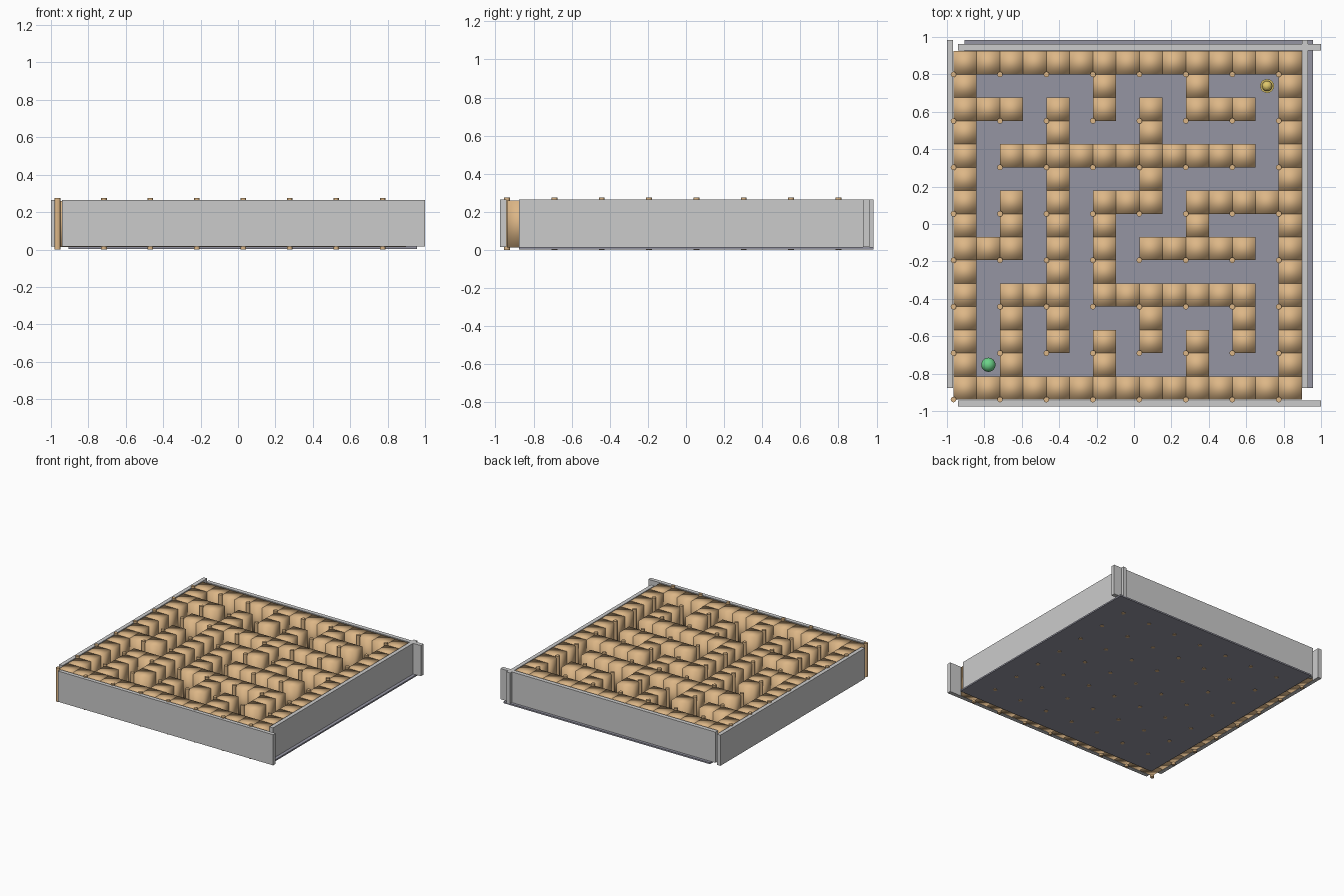
import bpy, bmesh
from mathutils import Matrix, Vector

if "Cube" in bpy.data.objects:
    bpy.data.objects.remove(bpy.data.objects["Cube"])

# maze plan, top row is the back
PLAN = """
###############
#.....#...#...#
###.#.#.#.###.#
#...#...#.....#
#.###########.#
#...#...#.....#
#.#.#.###.#####
#.#.#.#...#...#
###.#.#.#####.#
#...#.#.......#
#.###.#######.#
#.#.#...#...#.#
#.#.#.#.#.#.#.#
#.#...#...#...#
###############
""".split()
CELL = 0.1242
X0, Y0 = -0.965, 0.924      # back-left corner of the plan


def material(name, rgb):
    m = bpy.data.materials.new(name)
    m.diffuse_color = (*rgb, 1)
    m.use_nodes = True
    m.node_tree.nodes["Principled BSDF"].inputs["Base Color"].default_value = m.diffuse_color
    return m


wood = material("wood", (0.72, 0.47, 0.24))
slate = material("slate", (0.30, 0.30, 0.36))
green = material("green", (0.15, 0.65, 0.25))
gold = material("gold", (0.75, 0.58, 0.15))


def finish(name, bm, mat=None, smooth=False):
    me = bpy.data.meshes.new(name)
    bm.to_mesh(me)
    bm.free()
    ob = bpy.data.objects.new(name, me)
    bpy.context.collection.objects.link(ob)
    if mat:
        me.materials.append(mat)
    for p in me.polygons:
        p.use_smooth = smooth
    return ob


def add_box(bm, lo, hi):
    lo, hi = Vector(lo), Vector(hi)
    bmesh.ops.create_cube(bm, size=1, matrix=Matrix.Translation((lo + hi) / 2)
                          @ Matrix.Diagonal((*(hi - lo), 1)))


def add_cylinder(bm, x, y, z0, z1, r, n):
    bmesh.ops.create_cone(bm, cap_ends=True, segments=n, radius1=r, radius2=r,
                          depth=z1 - z0, matrix=Matrix.Translation((x, y, (z0 + z1) / 2)))


# wall blocks, floor tiles in the corridors, and corner pegs
walls, tiles, pegs = bmesh.new(), bmesh.new(), bmesh.new()
for r, row in enumerate(PLAN):
    for c, ch in enumerate(row):
        x, y = X0 + c * CELL, Y0 - (r + 1) * CELL
        if ch == "#":
            add_box(walls, (x, y, 0.014), (x + CELL, y + CELL, 0.26))
        else:
            g = 0.004
            add_box(tiles, (x + g, y + g, 0.012), (x + CELL - g, y + CELL - g, 0.018))
        if r % 2 == 0 and c % 2 == 0:
            add_cylinder(pegs, x, y, 0, 0.275, 0.015, 12)
finish("maze_walls", walls, wood, smooth=True)
finish("floor_tiles", tiles, slate)
finish("corner_pegs", pegs, wood)

# base plate, shifted half a cell
base = bmesh.new()
add_box(base, (-0.905, -0.877, 0.003), (0.957, 0.985, 0.015))
finish("base_plate", base, slate)

# four outer panels, overlapping like a pinwheel
for name, x0, x1, y0, y1 in (("front_panel", -0.94, 1.0, -0.975, -0.943),
                             ("back_panel", -0.94, 1.0, 0.928, 0.962),
                             ("left_panel", -1.0, -0.968, -0.877, 0.985),
                             ("right_panel", 0.898, 0.93, -0.877, 0.985)):
    bm = bmesh.new()
    add_box(bm, (x0, y0, 0.015), (x1, y1, 0.265))
    finish(name, bm)


def cell_centre(c, r):
    return X0 + (c + 0.5) * CELL, Y0 - (r + 0.5) * CELL


# start ball
bm = bmesh.new()
bmesh.ops.create_uvsphere(bm, u_segments=24, v_segments=12, radius=0.038,
                          matrix=Matrix.Translation((*cell_centre(1, 13), 0.056)))
finish("start_ball", bm, green, smooth=True)

# goal marker: round foot with a small ball on top
gx, gy = cell_centre(13, 1)
bm = bmesh.new()
add_cylinder(bm, gx, gy, 0.016, 0.04, 0.037, 20)
bmesh.ops.create_uvsphere(bm, u_segments=16, v_segments=10, radius=0.028,
                          matrix=Matrix.Translation((gx, gy, 0.06)))
finish("goal_marker", bm, gold)
